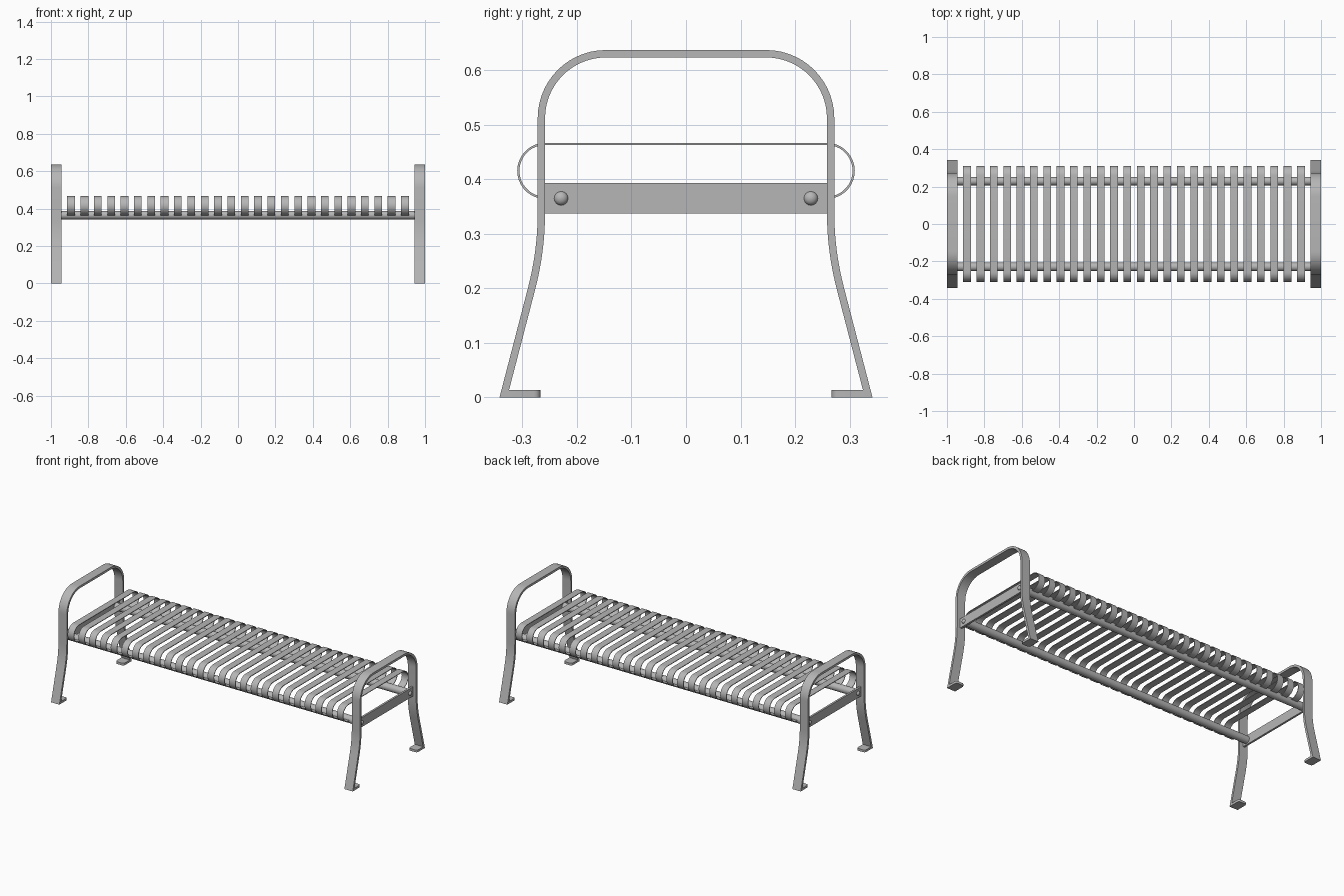
import bpy, bmesh, math
from mathutils import Vector, Matrix

cube = bpy.data.objects.get("Cube")
if cube:
    bpy.data.objects.remove(cube, do_unlink=True)

steel = bpy.data.materials.new("grey_steel")
steel.use_nodes = True
colour = (0.47, 0.47, 0.47, 1)
steel.diffuse_color = colour
steel.node_tree.nodes["Principled BSDF"].inputs["Base Color"].default_value = colour


def finish(bm, name):
    bmesh.ops.recalc_face_normals(bm, faces=bm.faces)
    mesh = bpy.data.meshes.new(name)
    bm.to_mesh(mesh)
    bm.free()
    mesh.materials.append(steel)
    obj = bpy.data.objects.new(name, mesh)
    bpy.context.collection.objects.link(obj)
    bpy.ops.object.select_all(action='DESELECT')
    obj.select_set(True)
    bpy.context.view_layer.objects.active = obj
    bpy.ops.object.shade_smooth_by_angle(angle=math.radians(30))
    return obj


def arc(centre, radius, start, end, steps):
    angles = [math.radians(start + (end - start) * i / steps) for i in range(steps + 1)]
    return [Vector((centre[0] + radius * math.cos(a), centre[1] + radius * math.sin(a))) for a in angles]


def both_sides(half):
    # Continue a half path in y-z over to the other side
    return half + [Vector((-p.x, p.y)) for p in reversed(half)]


def bent_strip(name, path, x, width, thick, corner=0):
    # Flat bar following a path, with its thickness on the inner side
    bm = bmesh.new()
    left = lambda d: Vector((-d.y, d.x))
    dirs = [(b - a).normalized() for a, b in zip(path, path[1:])]
    rings = []
    for i, p in enumerate(path):
        n0, n1 = left(dirs[max(i - 1, 0)]), left(dirs[min(i, len(dirs) - 1)])
        inner = p + (n0 + n1) * thick / (1 + n0.dot(n1))
        rings.append([bm.verts.new((x + s * width / 2, q.x, q.y))
                      for q, s in ((p, -1), (p, 1), (inner, 1), (inner, -1))])
    for a, b in zip(rings, rings[1:]):
        for k in range(4):
            m = (k + 1) % 4
            bm.faces.new((a[k], a[m], b[m], b[k]))
    bm.faces.new(rings[0])
    bm.faces.new(rings[-1])
    if corner:
        ends = [bm.edges.get((r[k], r[3 - k])) for r in (rings[0], rings[-1]) for k in (0, 1)]
        bmesh.ops.bevel(bm, geom=ends, offset=corner, segments=4, profile=0.5, affect='EDGES')
    return finish(bm, name)


def turned_x(name, y, z, profile, segments=24):
    # Round part about an axis along x, from (x, radius) pairs
    bm = bmesh.new()
    rings = [[bm.verts.new((x, y + r * math.cos(t), z + r * math.sin(t)))
              for t in (2 * math.pi * i / segments for i in range(segments))] for x, r in profile]
    for a, b in zip(rings, rings[1:]):
        for k in range(segments):
            m = (k + 1) % segments
            bm.faces.new((a[k], a[m], b[m], b[k]))
    bm.faces.new(rings[0])
    bm.faces.new(rings[-1])
    return finish(bm, name)


# End frame path: foot, splayed leg, soft knee, post, rounded armrest
foot_tip, heel = Vector((0.267, 0)), Vector((0.342, 0))
knee_a, knee, knee_b = Vector((0.290, 0.2)), Vector((0.272, 0.269)), Vector((0.272, 0.338))
bend = [knee_a * (1 - t) ** 2 + knee * 2 * t * (1 - t) + knee_b * t * t for t in (i / 8 for i in range(9))]
frame_path = both_sides([foot_tip, heel] + bend + arc((0.147, 0.512), 0.125, 0, 90, 14))

rod_y, rod_z = 0.229, 0.365
for side, s in (("left", 1), ("right", -1)):
    bent_strip(side + "_end_frame", frame_path, s * 0.9725, 0.055, 0.0135, corner=0.012)

    # Cross plate between the posts
    bm = bmesh.new()
    size = Matrix.Diagonal((0.012, 0.52, 0.056, 1))
    bmesh.ops.create_cube(bm, size=1, matrix=Matrix.Translation((s * 0.974, 0, rod_z)) @ size)
    finish(bm, side + "_cross_plate")

    # Domed bolt heads
    dome = [(s * (0.979 + 0.011 * math.sin(a)), 0.013 * math.cos(a))
            for a in (math.radians(d) for d in range(0, 90, 17))]
    for end, y in (("front", -rod_y), ("back", rod_y)):
        turned_x(f"{side}_{end}_bolt", y, rod_z, dome, 16)

# Long support rods
for end, y in (("front", -rod_y), ("back", rod_y)):
    turned_x(end + "_rod", y, rod_z, [(-0.97, 0.022), (0.97, 0.022)], 32)

# Seat straps curling round at front and back
strap_path = both_sides([Vector((0.245, 0.364))] + arc((0.258, 0.4155), 0.0515, -90, 90, 18))
count, pitch = 26, 0.0714
for i in range(count):
    bent_strip(f"seat_strap_{i + 1}", strap_path, (i - (count - 1) / 2) * pitch, 0.041, 0.004)
